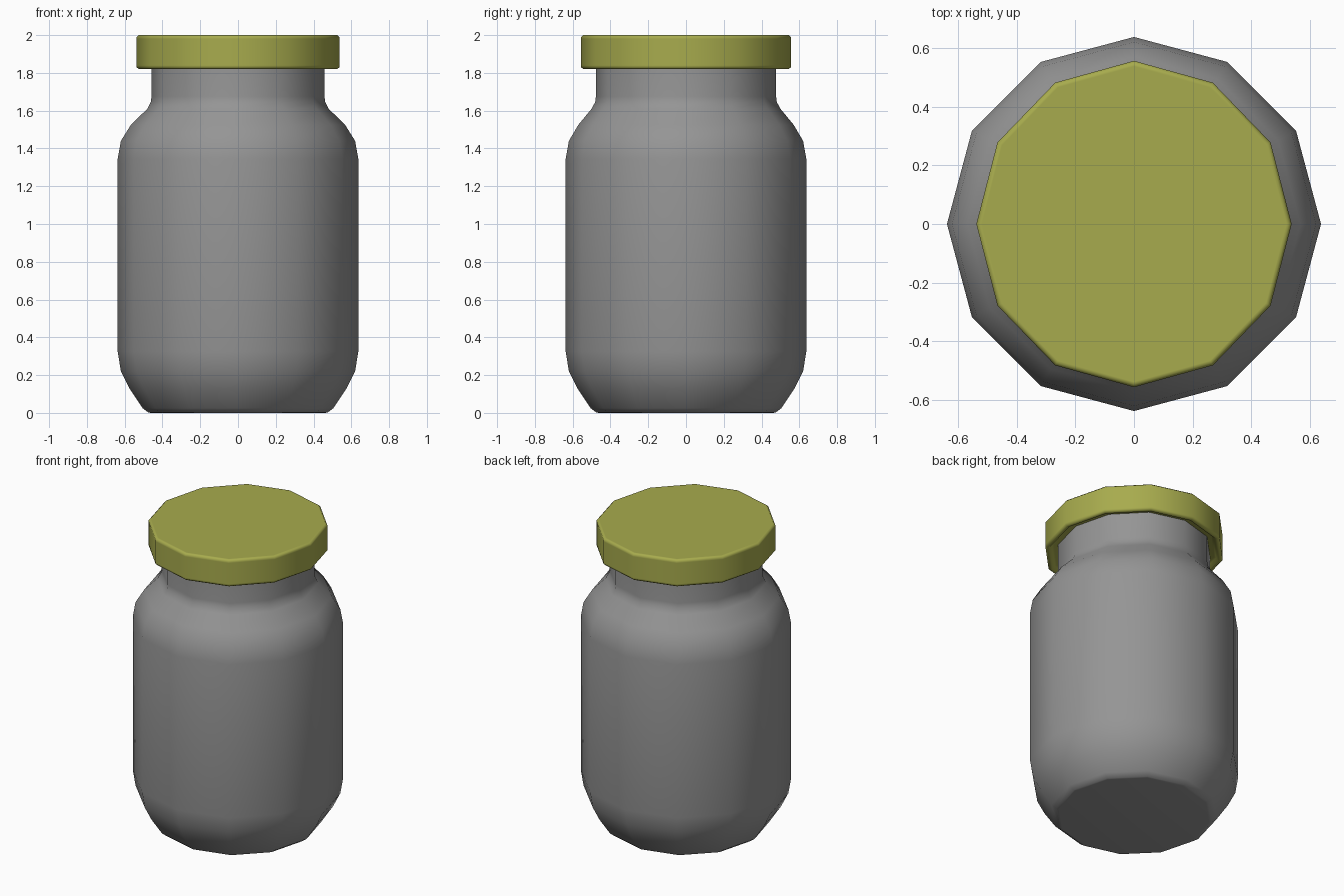
import bpy, bmesh, math

if "Cube" in bpy.data.objects:
    bpy.data.objects.remove(bpy.data.objects["Cube"])

SIDES = 12


def lathe(name, profile, angle, color):
    """Revolve (x radius, y radius, z) points; a zero radius makes a pole."""
    bm = bmesh.new()
    rings = []
    for rx, ry, z in profile:
        if rx == 0:
            rings.append([bm.verts.new((0, 0, z))] * SIDES)
        else:
            rings.append([bm.verts.new((rx * math.cos(a), ry * math.sin(a), z))
                          for a in (2 * math.pi * i / SIDES for i in range(SIDES))])
    for low, high in zip(rings, rings[1:]):
        for i in range(SIDES):
            j = (i + 1) % SIDES
            bm.faces.new(dict.fromkeys((low[i], low[j], high[j], high[i])))
    bmesh.ops.recalc_face_normals(bm, faces=bm.faces)
    mesh = bpy.data.meshes.new(name)
    bm.to_mesh(mesh)
    bm.free()
    obj = bpy.data.objects.new(name, mesh)
    bpy.context.collection.objects.link(obj)
    mat = bpy.data.materials.new(name + "_paint")
    mat.diffuse_color = color
    mat.use_nodes = True
    mat.node_tree.nodes["Principled BSDF"].inputs["Base Color"].default_value = mat.diffuse_color
    mesh.materials.append(mat)
    bpy.ops.object.select_all(action='DESELECT')
    obj.select_set(True)
    bpy.context.view_layer.objects.active = obj
    bpy.ops.object.shade_smooth_by_angle(angle=math.radians(angle))
    return obj


# Jar body: flat base, rounded heel, straight wall, shoulder and neck
lathe("jar_body", [
    (0, 0, 0), (0.46, 0.46, 0), (0.475, 0.475, 0.002), (0.505, 0.505, 0.025),
    (0.575, 0.575, 0.13), (0.62, 0.62, 0.22), (0.637, 0.637, 0.325),
    (0.637, 0.637, 1.345), (0.62, 0.62, 1.44), (0.567, 0.57, 1.525),
    (0.48, 0.50, 1.61), (0.462, 0.481, 1.645), (0.458, 0.477, 1.675),
    (0.458, 0.477, 1.95), (0, 0, 1.95)], 45, (0.3, 0.3, 0.3, 1))

# Lid: overhanging cap with softened edges and a shallow recess underneath
Y = 1.035
lid = [(0, 1.845), (0.485, 1.845), (0.497, 1.84), (0.51, 1.822), (0.525, 1.82),
       (0.537, 1.83), (0.537, 1.84), (0.537, 1.98), (0.537, 1.99),
       (0.527, 2.0), (0.519, 2.0), (0, 2.0)]
lathe("lid", [(r, r * Y, z) for r, z in lid], 65, (0.39, 0.41, 0.075, 1))
